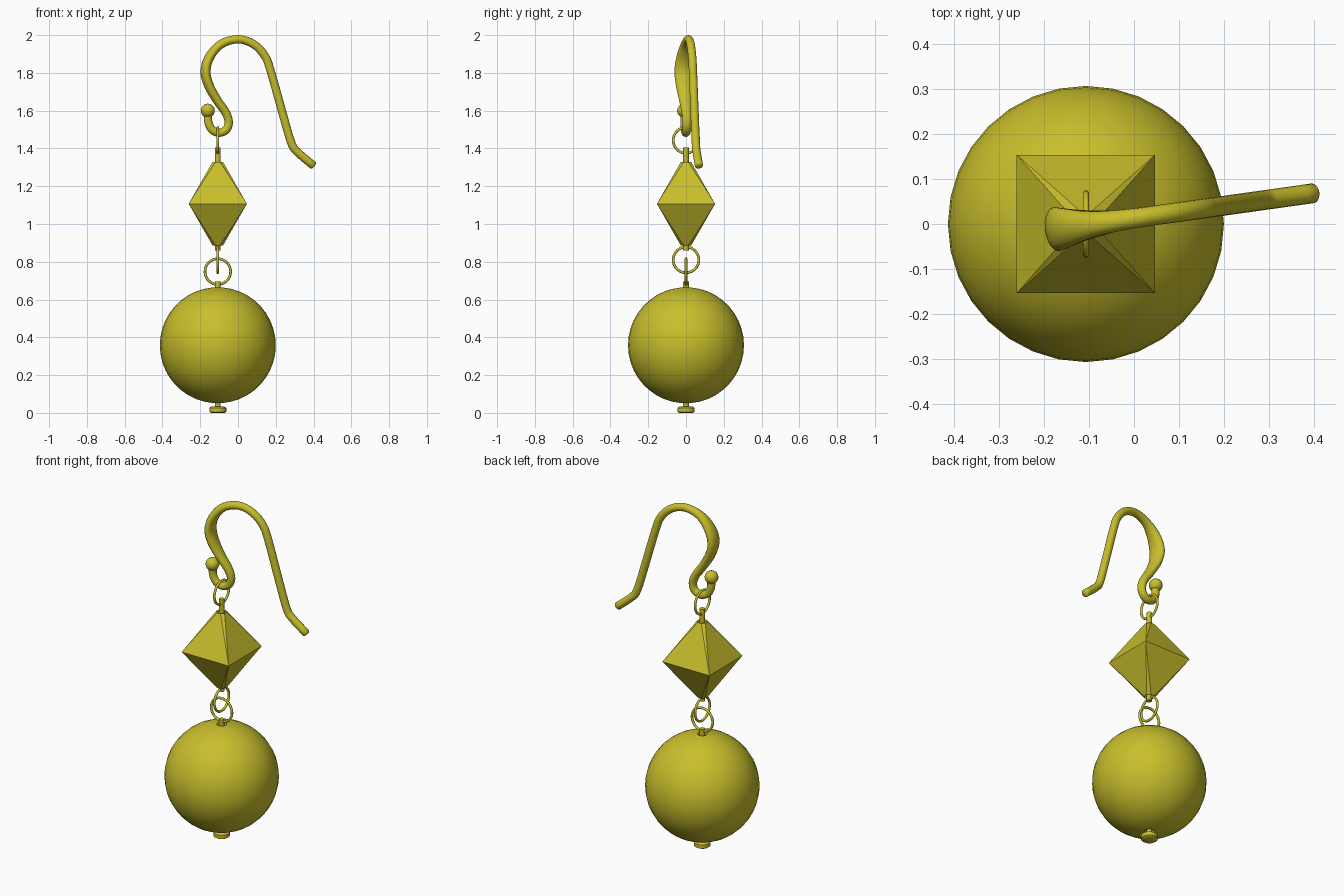
import bpy, bmesh, math
from mathutils import Vector

if "Cube" in bpy.data.objects:
    bpy.data.objects.remove(bpy.data.objects["Cube"])

CX = -0.107  # vertical axis of the hanging parts

gold = bpy.data.materials.new("gold")
gold.diffuse_color = (0.58, 0.52, 0.025, 1)
gold.use_nodes = True
gold.node_tree.nodes["Principled BSDF"].inputs["Base Color"].default_value = gold.diffuse_color


def skin(name, rings, caps=True, angle=35):
    """Join equal-length vertex rings into a surface."""
    bm = bmesh.new()
    rows = [[bm.verts.new(p) for p in ring] for ring in rings]
    n = len(rows[0])
    for a, b in zip(rows, rows[1:]):
        for i in range(n):
            j = (i + 1) % n
            bm.faces.new((a[i], a[j], b[j], b[i]))
    if caps:
        bm.faces.new(rows[0])
        bm.faces.new(rows[-1])
    bmesh.ops.remove_doubles(bm, verts=bm.verts, dist=1e-5)
    bmesh.ops.recalc_face_normals(bm, faces=bm.faces)
    me = bpy.data.meshes.new(name)
    bm.to_mesh(me)
    bm.free()
    ob = bpy.data.objects.new(name, me)
    bpy.context.collection.objects.link(ob)
    finish(ob, name, angle)
    return ob


def finish(ob, name, angle=35):
    ob.name = name
    ob.data.materials.append(gold)
    bpy.ops.object.select_all(action='DESELECT')
    ob.select_set(True)
    bpy.context.view_layer.objects.active = ob
    bpy.ops.object.shade_smooth_by_angle(angle=math.radians(angle))


def circle(r, z, n):
    return [(CX + r * math.cos(2 * math.pi * i / n),
             r * math.sin(2 * math.pi * i / n), z) for i in range(n)]


def lathe(name, profile, n):
    return skin(name, [circle(r, z, n) for r, z in profile])


def wire_ring(name, z, rot):
    bpy.ops.mesh.primitive_torus_add(location=(CX, 0, z), rotation=rot,
                                     major_radius=0.068, minor_radius=0.007,
                                     major_segments=32, minor_segments=10)
    finish(bpy.context.object, name, 60)


# Round bead with small drilled dimples at both poles
R, ZC = 0.307, 0.358
prof = [(0.014, ZC - R + 0.03)]
for i in range(21):
    a = math.radians(-85 + 170 * i / 20)
    prof.append((R * math.cos(a), ZC + R * math.sin(a)))
prof.append((0.014, ZC + R - 0.03))
lathe("round_bead", prof, 32)

# Pin through the round bead, with its flat rounded head
lathe("round_bead_pin", [(0.015, 0.02), (0.015, 0.695)], 12)
lathe("pin_head", [(0.036, 0.0), (0.045, 0.006), (0.045, 0.027), (0.036, 0.033)], 24)


# Faceted bead: square waist narrowing to small eight-sided tips
def octagon(half, cut, z):
    s, c = half, half - cut
    pts = [(s, -c), (s, c), (c, s), (-c, s), (-s, c), (-s, -c), (-c, -s), (c, -s)]
    return [(CX + x, y, z) for x, y in pts]


ZM = 1.107
skin("faceted_bead", [octagon(h, c, ZM + dz) for h, c, dz in (
    (0.014, 0.008, -0.19), (0.027, 0.016, -0.222), (0.154, 0.0, 0),
    (0.027, 0.016, 0.222), (0.014, 0.008, 0.19))], angle=15)

# Pin through the faceted bead
lathe("faceted_bead_pin", [(0.015, 0.86), (0.015, 1.405)], 12)

# Linking rings
SIDE = (0, math.pi / 2, 0)
wire_ring("top_ring", 1.443, SIDE)
wire_ring("middle_ring", 0.81, SIDE)
wire_ring("lower_ring", 0.748, (math.pi / 2, 0, 0))

# Ear hook: x, z, half width across the hook plane
SLOPE = 0.14
path = [(-0.158, 1.59, .021), (-0.157, 1.54, .021), (-0.138, 1.50, .021),
        (-0.10, 1.483, .022), (-0.062, 1.50, .023), (-0.049, 1.54, .024),
        (-0.065, 1.59, .027), (-0.11, 1.655, .034), (-0.155, 1.735, .045),
        (-0.172, 1.81, .050), (-0.150, 1.885, .043), (-0.09, 1.952, .028),
        (0.0, 1.978, .022), (0.083, 1.952, .022), (0.142, 1.89, .022),
        (0.173, 1.81, .022), (0.235, 1.59, .022), (0.282, 1.43, .022),
        (0.315, 1.381, .022), (0.398, 1.31, .022)]


def catmull(p0, p1, p2, p3, t):
    return 0.5 * (2 * p1 + (p2 - p0) * t + (2 * p0 - 5 * p1 + 4 * p2 - p3) * t * t
                  + (3 * p1 - p0 - 3 * p2 + p3) * t ** 3)


pts = [Vector(p) for p in path]
pts = [2 * pts[0] - pts[1]] + pts + [2 * pts[-1] - pts[-2]]
fine = [catmull(*pts[i:i + 4], k / 4) for i in range(len(pts) - 3) for k in range(4)]
fine.append(pts[-2])
centre = [Vector((x, SLOPE * (x + 0.09), z)) for x, z, w in fine]
across = Vector((-SLOPE, 1, 0)).normalized()
rings = []
for i, c in enumerate(centre):
    tan = (centre[min(i + 1, len(centre) - 1)] - centre[max(i - 1, 0)]).normalized()
    nrm = tan.cross(across)
    w = fine[i].z
    r = 0.022 + 0.15 * (w - 0.022)
    rings.append([c + nrm * r * math.cos(2 * math.pi * k / 16)
                  + across * w * math.sin(2 * math.pi * k / 16) for k in range(16)])
# slightly rounded free end
end, tip = centre[-1], (centre[-1] - centre[-2]).normalized() * 0.006
rings.append([end + (p - end) * 0.7 + tip for p in rings[-1]])
skin("ear_hook", rings, angle=50)

# Ball at the hook's short end
bpy.ops.mesh.primitive_uv_sphere_add(segments=24, ring_count=12, radius=0.037,
                                     location=(-0.16, SLOPE * -0.07, 1.60))
finish(bpy.context.object, "hook_ball")
